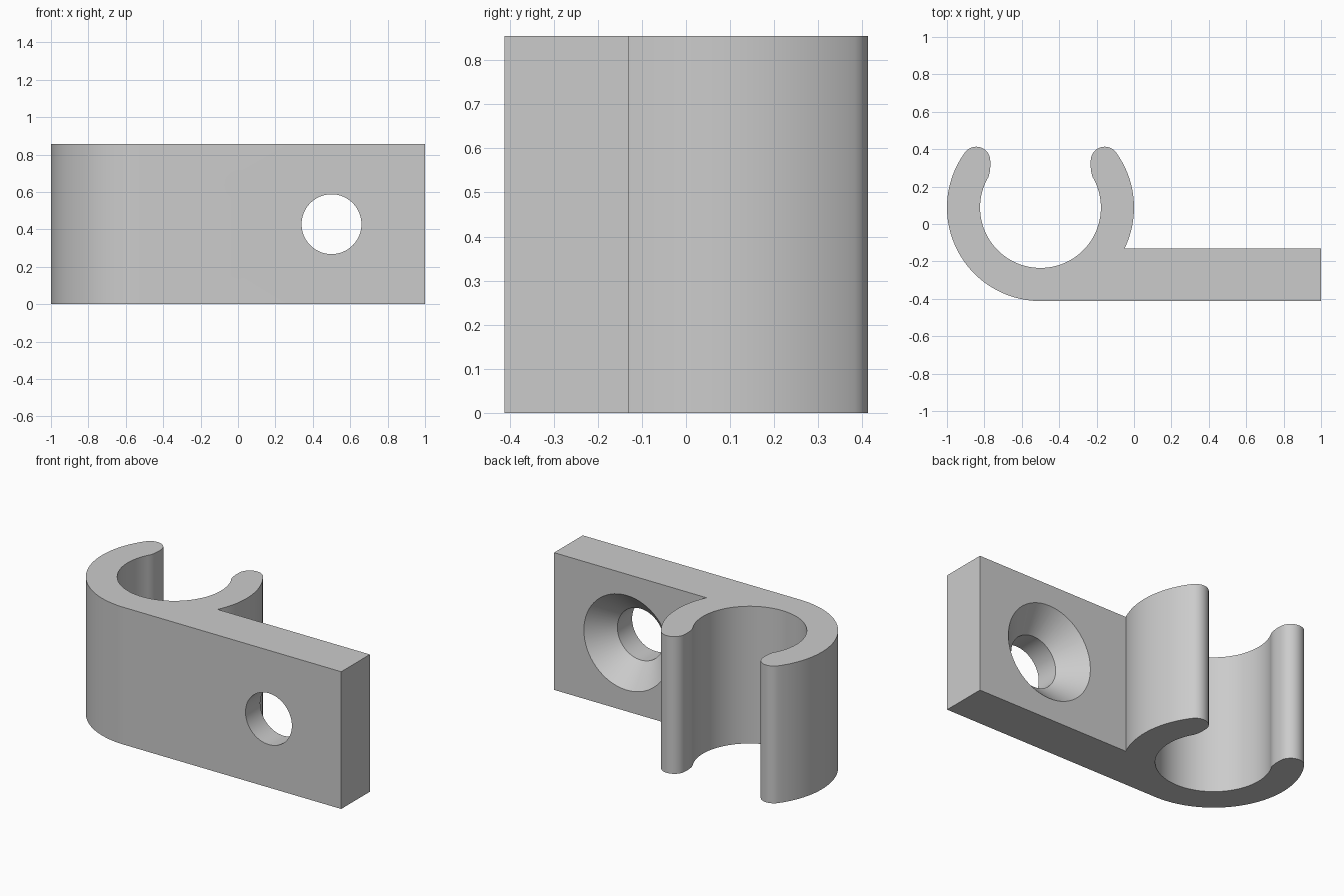
import bpy, bmesh
from math import sin, cos, pi, radians, degrees, asin

cube = bpy.data.objects.get("Cube")
if cube:
    bpy.data.objects.remove(cube, do_unlink=True)

HEIGHT = 0.855
CX, CY = -0.5, 0.088            # ring centre
R_OUT, R_IN, R_TIP = 0.5, 0.323, 0.075
PLATE_BACK = -0.13
PLATE_FRONT = CY - R_OUT
TIP_ANGLE, LIP_ANGLE = 36.1, 27

grey = bpy.data.materials.new("grey plastic")
grey.use_nodes = True
colour = (0.6, 0.6, 0.6, 1)
grey.diffuse_color = colour
grey.node_tree.nodes["Principled BSDF"].inputs["Base Color"].default_value = colour


def arc(r, start, end, steps, cx=0.0, cy=0.0):
    """Points on an arc, angles in degrees."""
    angles = [radians(start + (end - start) * i / steps) for i in range(steps + 1)]
    return [(cx + r * cos(a), cy + r * sin(a)) for a in angles]


def make_object(name, bm):
    bmesh.ops.recalc_face_normals(bm, faces=bm.faces)
    mesh = bpy.data.meshes.new(name)
    bm.to_mesh(mesh)
    bm.free()
    mesh.materials.append(grey)
    obj = bpy.data.objects.new(name, mesh)
    bpy.context.collection.objects.link(obj)
    return obj


# Rounded lip at the mouth of the clip, relative to the ring centre
tip_r = R_OUT - R_TIP
tip_x, tip_y = tip_r * cos(radians(TIP_ANGLE)), tip_r * sin(radians(TIP_ANGLE))
lip = arc(R_TIP, TIP_ANGLE, 180, 16, tip_x, tip_y)[1:]
lip += [(tip_x - R_TIP, 0.215), (tip_x - R_TIP + 0.003, 0.19), (tip_x - R_TIP + 0.009, 0.165)]
lip_mirrored = [(-x, y) for x, y in reversed(lip)]

# Outline: outer wall, lip, bore, mirrored lip, outer wall
junction = degrees(asin((PLATE_BACK - CY) / R_OUT))
ring = arc(R_OUT, junction, TIP_ANGLE, 24)
ring += lip
ring += arc(R_IN, LIP_ANGLE, -180 - LIP_ANGLE, 80)
ring += lip_mirrored
ring += arc(R_OUT, 180 - TIP_ANGLE, 270, 48)
outline = [(1, PLATE_FRONT), (1, PLATE_BACK)] + [(CX + x, CY + y) for x, y in ring]

# Clip and mounting plate as one extruded body
bm = bmesh.new()
face = bm.faces.new([bm.verts.new((x, y, 0)) for x, y in outline])
extruded = bmesh.ops.extrude_face_region(bm, geom=[face], use_keep_orig=True)
top = [v for v in extruded["geom"] if isinstance(v, bmesh.types.BMVert)]
bmesh.ops.translate(bm, verts=top, vec=(0, 0, HEIGHT))
clip = make_object("pipe_clip", bm)

# Countersunk screw hole cutter, turned around the y axis
bm = bmesh.new()
SIDES = 64
rings = []
for y, r in ((-0.5, 0.16), (-0.267, 0.16), (PLATE_BACK, 0.295), (-0.05, 0.374)):
    rings.append([bm.verts.new((0.5 + r * cos(2 * pi * i / SIDES), y,
                                HEIGHT / 2 + r * sin(2 * pi * i / SIDES)))
                  for i in range(SIDES)])
for a, b in zip(rings, rings[1:]):
    for i in range(SIDES):
        j = (i + 1) % SIDES
        bm.faces.new((a[i], a[j], b[j], b[i]))
bm.faces.new(rings[0])
bm.faces.new(rings[-1])
cutter = make_object("screw_hole_cutter", bm)
cutter.hide_render = True

# Cut the hole, then shade
hole = clip.modifiers.new("screw hole", 'BOOLEAN')
hole.operation = 'DIFFERENCE'
hole.solver = 'EXACT'
hole.object = cutter
bpy.ops.object.select_all(action='DESELECT')
clip.select_set(True)
bpy.context.view_layer.objects.active = clip
bpy.ops.object.modifier_apply(modifier=hole.name)
bpy.data.objects.remove(cutter, do_unlink=True)
bpy.ops.object.shade_smooth_by_angle(angle=radians(30))
